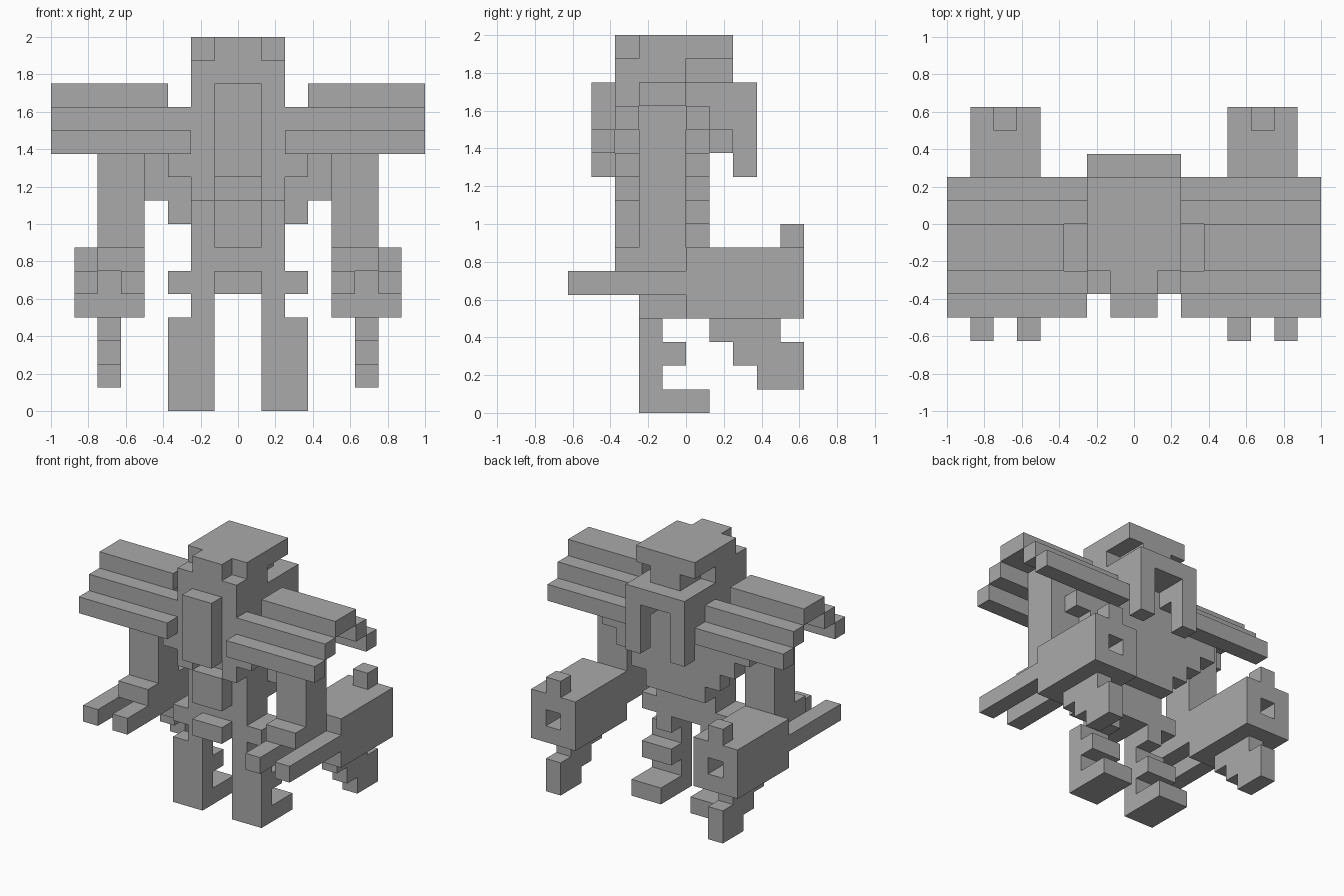
import bpy
import bmesh
import math
from itertools import product
from mathutils import Vector

cube = bpy.data.objects.get("Cube")
if cube:
    bpy.data.objects.remove(cube, do_unlink=True)

UNIT = 0.125  # edge of one block


def make_material(name, color):
    mat = bpy.data.materials.new(name)
    mat.use_nodes = True
    mat.diffuse_color = color
    mat.node_tree.nodes["Principled BSDF"].inputs["Base Color"].default_value = color
    return mat


GRAY = make_material("plain gray", (0.4, 0.4, 0.4, 1))


def cells(box):
    x, y, z = box
    return set(product(range(*x), range(*y), range(*z)))


def build(name, boxes, cuts=(), side=1):
    """Fuse block ranges (x, y, z) into one clean shell; side=-1 mirrors it."""
    solid = set().union(*map(cells, boxes)) - set().union(*map(cells, cuts))
    bm = bmesh.new()
    for cell in solid:
        for axis, sign in product(range(3), (-1, 1)):
            beside = list(cell)
            beside[axis] += sign
            if tuple(beside) in solid:
                continue
            # one square on each exposed side of a block
            n, u, v = Vector(), Vector(), Vector()
            n[axis] = sign / 2
            u[(axis + 1) % 3] = 0.5
            v[(axis + 2) % 3] = 0.5 * sign
            mid = Vector(cell) + Vector((0.5, 0.5, 0.5)) + n
            corners = [mid - u - v, mid + u - v, mid + u + v, mid - u + v]
            bm.faces.new([bm.verts.new(c * UNIT) for c in corners])
    bmesh.ops.remove_doubles(bm, verts=bm.verts, dist=0.001)
    for vert in bm.verts:
        vert.co.x *= side
    if side < 0:
        bmesh.ops.reverse_faces(bm, faces=bm.faces)
    bmesh.ops.dissolve_limit(bm, angle_limit=math.radians(1),
                             verts=bm.verts, edges=bm.edges)
    mesh = bpy.data.meshes.new(name)
    bm.to_mesh(mesh)
    bm.free()
    mesh.materials.append(GRAY)
    obj = bpy.data.objects.new(name, mesh)
    bpy.context.collection.objects.link(obj)


def wide(half, y, z):
    """Block range centred on x = 0."""
    return ((-half, half), y, z)


# Head with notched front corners, and the narrower neck block behind it
build("head", [wide(2, (-2, 2), (15, 16)), wide(1, (-3, -2), (15, 16)),
               wide(2, (-3, 0), (14, 15)), wide(1, (0, 2), (14, 15))])

# Chest, core, stepped front plate and belly block
build("torso", [wide(2, (-3, 0), (11, 14)), wide(2, (-2, 0), (6, 11)),
                wide(3, (-3, -2), (10, 11)), wide(2, (-3, -2), (9, 10)),
                wide(1, (-3, -2), (7, 9))],
      cuts=[wide(1, (-3, -2), (9, 10))])
build("chest_fin", [wide(1, (-4, -3), (10, 14))])

# Back plate narrowing downward in steps
build("back_plate", [wide(row - 5, (0, 1), (row, row + 1)) for row in range(7, 11)]
      + [wide(2, (0, 1), (11, 13))])

# Rear pack: roof, side walls and two hanging posts
build("rear_pack", [wide(2, (0, 3), (13, 14)), wide(2, (1, 3), (12, 13)),
                    wide(2, (2, 3), (10, 12))],
      cuts=[wide(1, (1, 3), (10, 13))])

# Hips and groin block
build("pelvis", [wide(3, (-2, 0), (5, 6)), wide(1, (-3, -2), (5, 6))])

for label, side in (("left", 1), ("right", -1)):
    # Hollow stepped shoulder canopy
    build(label + "_canopy",
          [((3, 8), (-2, 0), (13, 14)),
           ((2, 8), (-3, -2), (12, 13)), ((2, 8), (0, 1), (12, 13)),
           ((2, 8), (-4, -3), (11, 12)), ((2, 8), (1, 2), (11, 12))], side=side)
    # Arm with fist
    build(label + "_arm", [((4, 6), (-2, 0), (7, 13)),
                           ((4, 6), (-3, 0), (6, 7))], side=side)
    # Twin barrel weapon: body, sight, barrels and stepped magazine
    build(label + "_weapon",
          [((4, 7), (0, 5), (4, 7)), ((5, 6), (4, 5), (7, 8)),
           ((4, 5), (-5, 0), (5, 6)), ((6, 7), (-5, 0), (5, 6)),
           ((5, 6), (1, 4), (3, 4)), ((5, 6), (2, 5), (2, 3)),
           ((5, 6), (3, 5), (1, 2))],
          cuts=[((5, 6), (3, 5), (5, 6))], side=side)
    # Leg: thigh, shin, calf block and foot
    build(label + "_leg",
          [((1, 2), (-2, 0), (4, 5)), ((1, 3), (-2, -1), (0, 4)),
           ((1, 3), (-1, 0), (2, 3)), ((1, 3), (-1, 1), (0, 1))], side=side)
